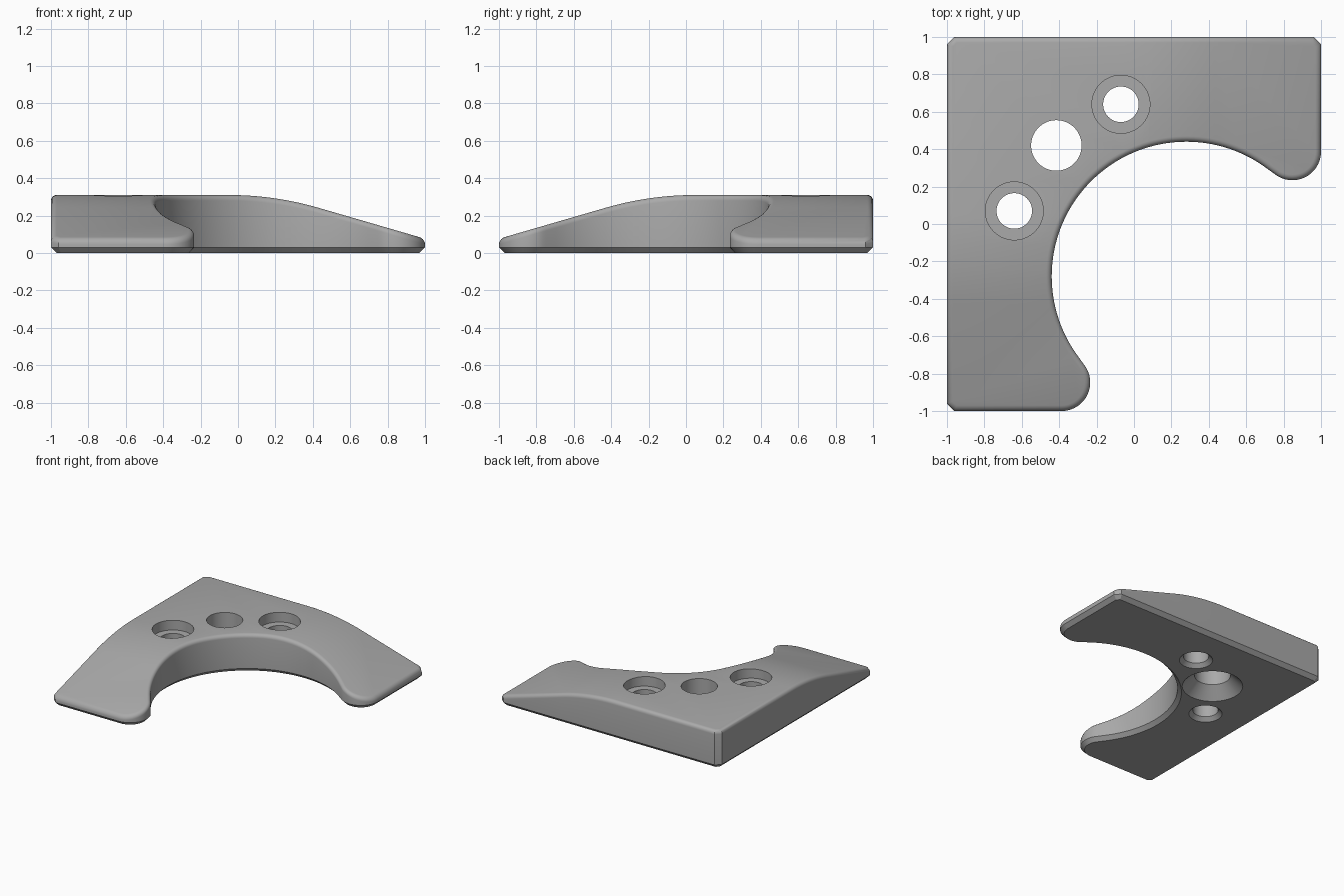
import bpy, bmesh, math
from math import sin, cos, radians, pi

if "Cube" in bpy.data.objects:
    bpy.data.objects.remove(bpy.data.objects["Cube"], do_unlink=True)

# One grey for the whole part
grey = bpy.data.materials.new("plain grey")
grey.use_nodes = True
colour = (0.4, 0.4, 0.4, 1)
grey.diffuse_color = colour
grey.node_tree.nodes["Principled BSDF"].inputs["Base Color"].default_value = colour

CHAMFER, ROUND, TOP = 0.03, 0.03, 0.31
BITE, BITE_R = (0.28, -0.28), 0.72        # large round cut-out
LOBE, LOBE_R = (0.847, 0.387), 0.153      # rounded arm tip, mirrored across the diagonal
RAMP_START, RAMP_R, RAMP_ANGLE = -0.05, 1.72, radians(16.2)


def arc(centre, r, a0, a1, n):
    return [(centre[0] + r * cos(a0 + (a1 - a0) * i / n),
             centre[1] + r * sin(a0 + (a1 - a0) * i / n)) for i in range(n + 1)]


def mirrored(points):
    return [(-y, -x) for x, y in reversed(points)]


def outline(d):
    """Plate outline moved inwards by d."""
    a = math.atan2(LOBE[1] - BITE[1], LOBE[0] - BITE[0])
    side, corner = 1 - d, 0.96 - d * math.tan(pi / 8)
    tip = arc(LOBE, LOBE_R - d, a + pi, 2 * pi, 16)
    bite = arc(BITE, BITE_R + d, 1.5 * pi - a, a, 64)[1:-1]
    outer = [(side, corner), (corner, side), (-corner, side)]
    return mirrored(tip) + bite + tip + outer + mirrored(outer)


def drop(t):
    """Fall of the top surface along an arm: an arc, then a straight ramp."""
    t = max(0, t - RAMP_START)
    end = RAMP_R * sin(RAMP_ANGLE)
    if t < end:
        return RAMP_R - math.sqrt(RAMP_R ** 2 - t * t)
    return RAMP_R * (1 - cos(RAMP_ANGLE)) + (t - end) * math.tan(RAMP_ANGLE)


# Plate: stacked outlines with a chamfered foot and a rounded top edge
layers = [(CHAMFER, 0), (0, CHAMFER)]
for i in range(6):
    a = i / 5 * pi / 2
    layers.append((ROUND * (1 - cos(a)), TOP - ROUND * (1 - sin(a))))
bm = bmesh.new()
rings = [[bm.verts.new((x, y, z)) for x, y in outline(d)] for d, z in layers]
for low, high in zip(rings, rings[1:]):
    for i in range(len(low)):
        j = (i + 1) % len(low)
        bm.faces.new((low[i], low[j], high[j], high[i]))
bm.faces.new(rings[0])
bm.faces.new(rings[-1])

# Cut across both arms, then lower the top surface along them
for i in range(17):
    t = RAMP_START + RAMP_R * sin(RAMP_ANGLE * i / 16)
    for point, normal in (((t, 0, 0), (1, 0, 0)), ((0, -t, 0), (0, 1, 0))):
        bmesh.ops.bisect_plane(bm, geom=bm.verts[:] + bm.edges[:] + bm.faces[:],
                               plane_co=point, plane_no=normal, dist=1e-5)
for v in bm.verts:
    if v.co.z > TOP / 2:
        v.co.z -= drop(max(v.co.x, -v.co.y))
bmesh.ops.recalc_face_normals(bm, faces=bm.faces[:])
mesh = bpy.data.meshes.new("corner_plate")
bm.to_mesh(mesh)
bm.free()
plate = bpy.data.objects.new("corner_plate", mesh)
bpy.context.collection.objects.link(plate)
mesh.materials.append(grey)


def lathe_cutter(name, centre, profile, n=64):
    """Closed turned solid from (radius, z) pairs, used to drill a hole."""
    b = bmesh.new()
    turns = [[b.verts.new((centre[0] + r * cos(2 * pi * i / n),
                           centre[1] + r * sin(2 * pi * i / n), z)) for i in range(n)]
             for r, z in profile]
    for low, high in zip(turns, turns[1:]):
        for i in range(n):
            j = (i + 1) % n
            b.faces.new((low[i], low[j], high[j], high[i]))
    b.faces.new(turns[0][::-1])
    b.faces.new(turns[-1])
    bmesh.ops.recalc_face_normals(b, faces=b.faces[:])
    m = bpy.data.meshes.new(name)
    b.to_mesh(m)
    b.free()
    m.materials.append(grey)
    ob = bpy.data.objects.new(name, m)
    bpy.context.collection.objects.link(ob)
    ob.hide_render = True
    return ob


# Two counterbored screw holes and a central hole countersunk from below
screw = [(0.145, -0.02), (0.095, 0.03), (0.095, 0.23), (0.155, 0.23), (0.155, 0.5)]
centre_hole = [(0.247, -0.02), (0.135, 0.092), (0.135, 0.5)]
cutters = [lathe_cutter("back_screw_cutter", (-0.07, 0.64), screw),
           lathe_cutter("side_screw_cutter", (-0.64, 0.07), screw),
           lathe_cutter("centre_hole_cutter", (-0.415, 0.42), centre_hole)]

bpy.ops.object.select_all(action="DESELECT")
plate.select_set(True)
bpy.context.view_layer.objects.active = plate
for cutter in cutters:
    mod = plate.modifiers.new(cutter.name, "BOOLEAN")
    mod.operation, mod.solver, mod.object = "DIFFERENCE", "EXACT", cutter
    bpy.ops.object.modifier_apply(modifier=mod.name)
for cutter in cutters:
    bpy.data.objects.remove(cutter, do_unlink=True)
bpy.ops.object.shade_smooth_by_angle(angle=radians(30))
